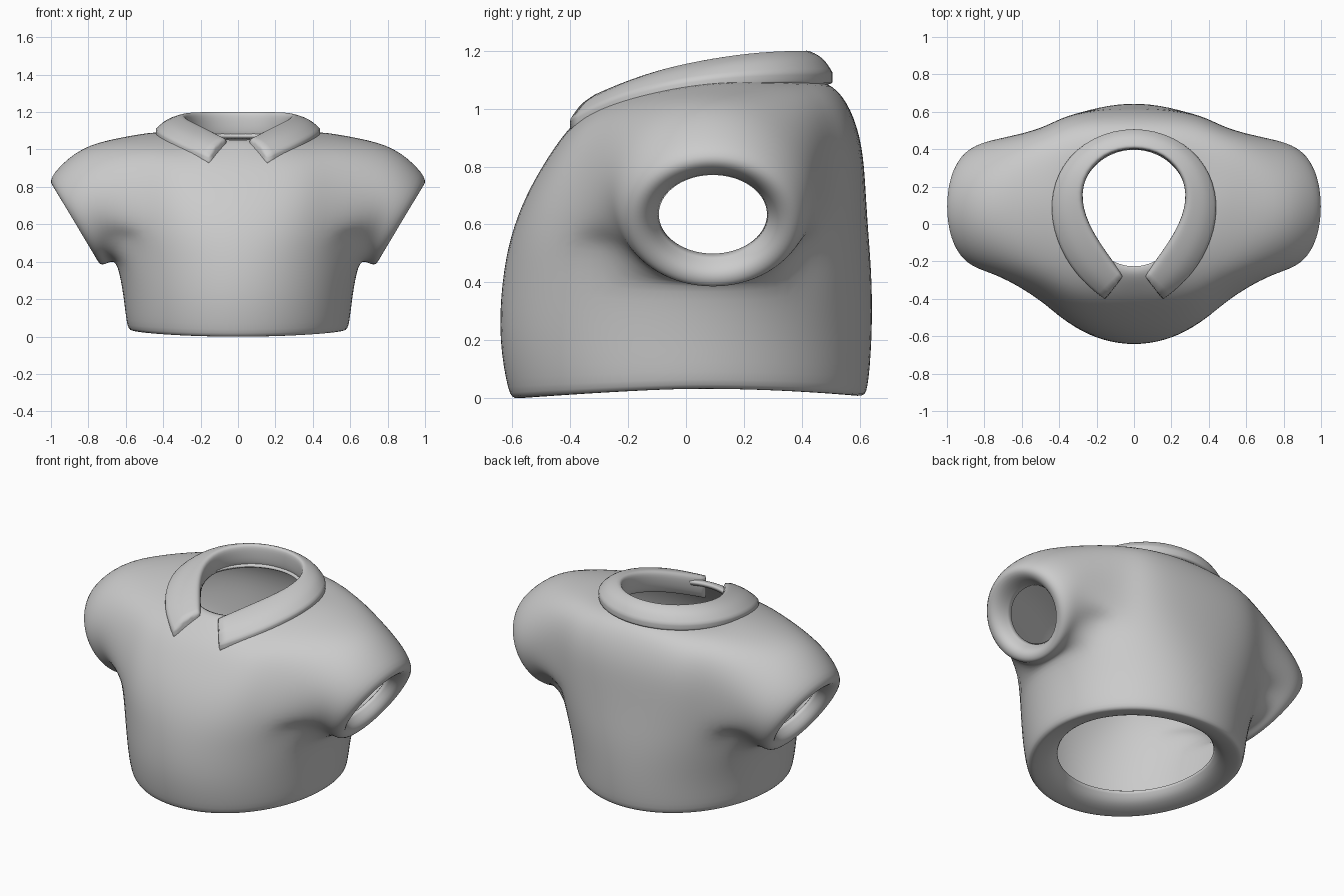
import bpy, bmesh, math
from mathutils import Vector

if "Cube" in bpy.data.objects:
    bpy.data.objects.remove(bpy.data.objects["Cube"])

N = 24


def finish(name, bm, levels=2):
    bmesh.ops.recalc_face_normals(bm, faces=bm.faces[:])
    for f in bm.faces:
        f.smooth = True
    me = bpy.data.meshes.new(name)
    bm.to_mesh(me)
    bm.free()
    ob = bpy.data.objects.new(name, me)
    bpy.context.collection.objects.link(ob)
    sub = ob.modifiers.new("smooth", 'SUBSURF')
    sub.levels = sub.render_levels = levels
    return ob


def egg(hx, yf, yc, yb, zf, zs, zb, p):
    """Egg-shaped ring: separate front, side and back heights, p < 1 is squarer."""
    pts = []
    for k in range(N):
        a = 2 * math.pi * k / N
        c, s = math.cos(a), math.sin(a)
        y, z, q, w = (yb, zb, p, 2) if s > 0 else (yf, zf, min(1, p + .08), 1.3)
        pts.append((math.copysign(hx * abs(c) ** q, c),
                    yc + (y - yc) * abs(s) ** q,
                    zs + (z - zs) * abs(s) ** w))
    return pts


# Torso rings, from the turned-in hem up to the turned-in neckline
rings = [
    (.43, -.44, .02, .46, .08, .10, .08, 1),
    (.46, -.48, .02, .50, .015, .05, .02, 1),
    (.57, -.60, .02, .615, -.008, .027, .002, 1),
    (.60, -.62, .02, .635, .01, .04, .015, 1),
    (.615, -.655, .02, .65, .20, .20, .20, 1),
    (.65, -.645, .04, .65, .40, .40, .40, .92),
    (.66, -.615, .07, .635, .56, .57, .57, .82),
    (.66, -.56, .09, .625, .70, .74, .72, .75),
    (.64, -.49, .10, .615, .82, .92, .87, .7),
    (.59, -.42, .11, .575, .92, 1.075, 1.00, .7),
    (.46, -.35, .12, .51, .99, 1.095, 1.09, .85),
    (.31, -.27, .12, .42, 1.055, 1.09, 1.10, 1),
    (.29, -.23, .12, .40, 1.05, 1.07, 1.07, 1),
]
LOW, HIGH = 5, 9          # rings bounding the armholes
bm = bmesh.new()
grid = [[bm.verts.new(p) for p in egg(*r)] for r in rings]
for i in range(len(rings) - 1):
    for k in range(N):
        col = (k + 6) % 12 - 6          # column counted from the nearest side
        reach = 2 if i == LOW else 3
        if LOW <= i < HIGH and -reach <= col < reach:
            continue
        n = (k + 1) % N
        bm.faces.new((grid[i][k], grid[i][n], grid[i + 1][n], grid[i + 1][k]))

# Sleeves: rings of (centre x, centre z, half-axis x, half-axis z, half-width y)
sleeve = [
    (.745, .715, .065, .318, .365),
    (.828, .655, .115, .275, .340),
    (.882, .607, .140, .226, .295),
    (.868, .610, .105, .175, .220),
    (.790, .635, .085, .138, .190),
]
hole = [(5, c) for c in range(-2, 3)] + [(6, 2), (6, 3), (7, 3), (8, 3)] \
    + [(9, c) for c in range(3, -4, -1)] + [(8, -3), (7, -3), (6, -3), (6, -2)]
M = len(hole)
for side in (1, -1):
    prev = [grid[r][c % N if side > 0 else (12 - c) % N] for r, c in hole]
    for cx, cz, ax, az, ry in sleeve:
        loop = []
        for j in range(M):
            a = math.radians(234 + 360 / M * j)
            loop.append(bm.verts.new((side * (cx + ax * math.sin(a)),
                                      .093 + ry * math.cos(a),
                                      cz + az * math.sin(a))))
        for j in range(M):
            n = (j + 1) % M
            bm.faces.new((prev[j], prev[n], loop[n], loop[j]))
        prev = loop
shirt = finish("shirt_body", bm)
cloth = shirt.modifiers.new("cloth", 'SOLIDIFY')     # inner lining
cloth.thickness, cloth.offset = .025, -1

# Folded collar: rim and outer edge from centre back to the front tip
rim = [(0, .41, 1.20), (.16, .375, 1.20), (.275, .24, 1.195), (.275, .08, 1.17),
       (.20, -.07, 1.135), (.12, -.18, 1.095), (.055, -.275, 1.06)]
edge = [(0, .525, 1.11), (.225, .47, 1.11), (.39, .325, 1.11), (.455, .12, 1.10),
        (.42, -.09, 1.07), (.31, -.28, 1.015), (.155, -.405, .945)]


def section(r, e):
    r, e = Vector(r), Vector(e)
    d, up = e - r, Vector((0, 0, 1))
    return [r - up * .15 + d * .08, r - up * .04, r + d * .06 + up * .01,
            r + d * .3 + up * .026, r + d * .72 + up * .04, e + up * .016,
            e - up * .022, r + d * .6 - up * .07]


half = [section(r, e) for r, e in zip(rim, edge)]
mirrored = [[Vector((-p.x, p.y, p.z)) for p in s] for s in half[:0:-1]]
bm = bmesh.new()
loops = [[bm.verts.new(p) for p in s] for s in mirrored + half]
for a, b in zip(loops, loops[1:]):
    for j in range(8):
        n = (j + 1) % 8
        bm.faces.new((a[j], a[n], b[n], b[j]))
crease = bm.edges.layers.float.new("crease_edge")
for end in (loops[0], loops[-1]):
    for e in bm.faces.new(end).edges:
        e[crease] = .8
for a, b in zip(loops, loops[1:]):      # crisp outer hem of the collar
    for j in (5, 6):
        bm.edges.get((a[j], b[j]))[crease] = .5
finish("collar", bm)
